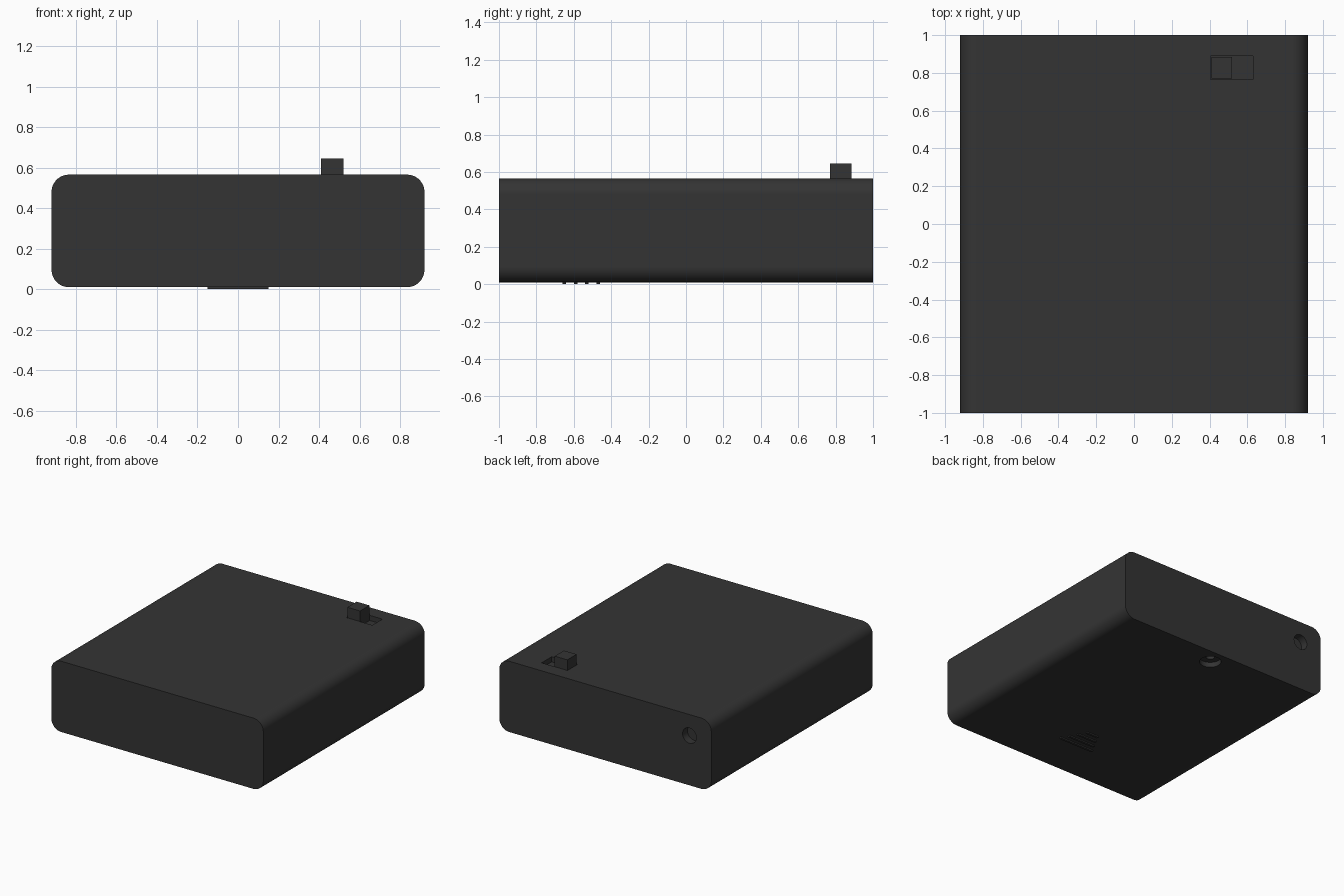
import bpy, bmesh, math
from mathutils import Matrix, Vector

cube = bpy.data.objects.get("Cube")
if cube:
    bpy.data.objects.remove(cube, do_unlink=True)

# One dark plastic for the whole case
plastic = bpy.data.materials.new("charcoal plastic")
plastic.use_nodes = True
colour = (0.034, 0.034, 0.034, 1)
plastic.diffuse_color = colour
bsdf = next(n for n in plastic.node_tree.nodes if n.type == "BSDF_PRINCIPLED")
bsdf.inputs["Base Color"].default_value = colour


def finish(name, bm):
    mesh = bpy.data.meshes.new(name)
    bm.to_mesh(mesh)
    bm.free()
    mesh.materials.append(plastic)
    obj = bpy.data.objects.new(name, mesh)
    bpy.context.collection.objects.link(obj)
    return obj


def box(name, low, high, radius=0):
    """Box between two corners; radius rounds the edges running front to back."""
    low, high = Vector(low), Vector(high)
    bm = bmesh.new()
    bmesh.ops.create_cube(bm, size=1)
    bmesh.ops.scale(bm, vec=high - low, verts=bm.verts)
    bmesh.ops.translate(bm, vec=(low + high) / 2, verts=bm.verts)
    if radius:
        long_edges = [e for e in bm.edges
                      if abs(e.verts[0].co.y - e.verts[1].co.y) > 0.1]
        bmesh.ops.bevel(bm, geom=long_edges, offset=radius, segments=10,
                        profile=0.5, affect="EDGES")
    return finish(name, bm)


def cylinder(name, centre, radius, depth, turn=0):
    bm = bmesh.new()
    place = Matrix.Translation(centre) @ Matrix.Rotation(turn, 4, "X")
    bmesh.ops.create_cone(bm, cap_ends=True, segments=32, radius1=radius,
                          radius2=radius, depth=depth, matrix=place)
    return finish(name, bm)


def select_only(obj):
    bpy.ops.object.select_all(action="DESELECT")
    obj.select_set(True)
    bpy.context.view_layer.objects.active = obj


def cut(target, cutter):
    cutter.hide_render = True
    mod = target.modifiers.new("cut", "BOOLEAN")
    mod.operation = "DIFFERENCE"
    mod.solver = "EXACT"
    mod.object = cutter
    select_only(target)
    bpy.ops.object.modifier_apply(modifier=mod.name)
    bpy.data.objects.remove(cutter, do_unlink=True)


# Case body with rounded long edges
base, top = 0.01, 0.565
body = box("case_body", (-0.92, -1, base), (0.92, 1, top), 0.085)

# Switch slot, cable hole and stepped screw recess
cut(body, box("slot_cutter", (0.405, 0.765, top - 0.04), (0.63, 0.89, top + 0.1)))
cut(body, cylinder("cable_cutter", (-0.73, 1, 0.4), 0.06, 0.12, math.pi / 2))
screw = (0.02, 0.88)
cut(body, cylinder("screw_head_cutter", (*screw, base), 0.078, 0.08))
cut(body, cylinder("screw_hole_cutter", (*screw, base), 0.032, 0.2))

select_only(body)
bpy.ops.object.shade_smooth_by_angle(angle=math.radians(30))
weighted = body.modifiers.new("flat panels", "WEIGHTED_NORMAL")
weighted.keep_sharp = True

# Sliding switch knob seated in the slot
box("switch_knob", (0.41, 0.77, top - 0.045), (0.52, 0.885, 0.645))

# Raised grip bars under the cover, narrowing toward the middle
for i in range(4):
    y = -0.65 + 0.06 * i
    half = 0.15 - 0.033 * i
    box(f"grip_bar_{i + 1}", (-half, y - 0.009, 0), (half, y + 0.009, base + 0.002))
